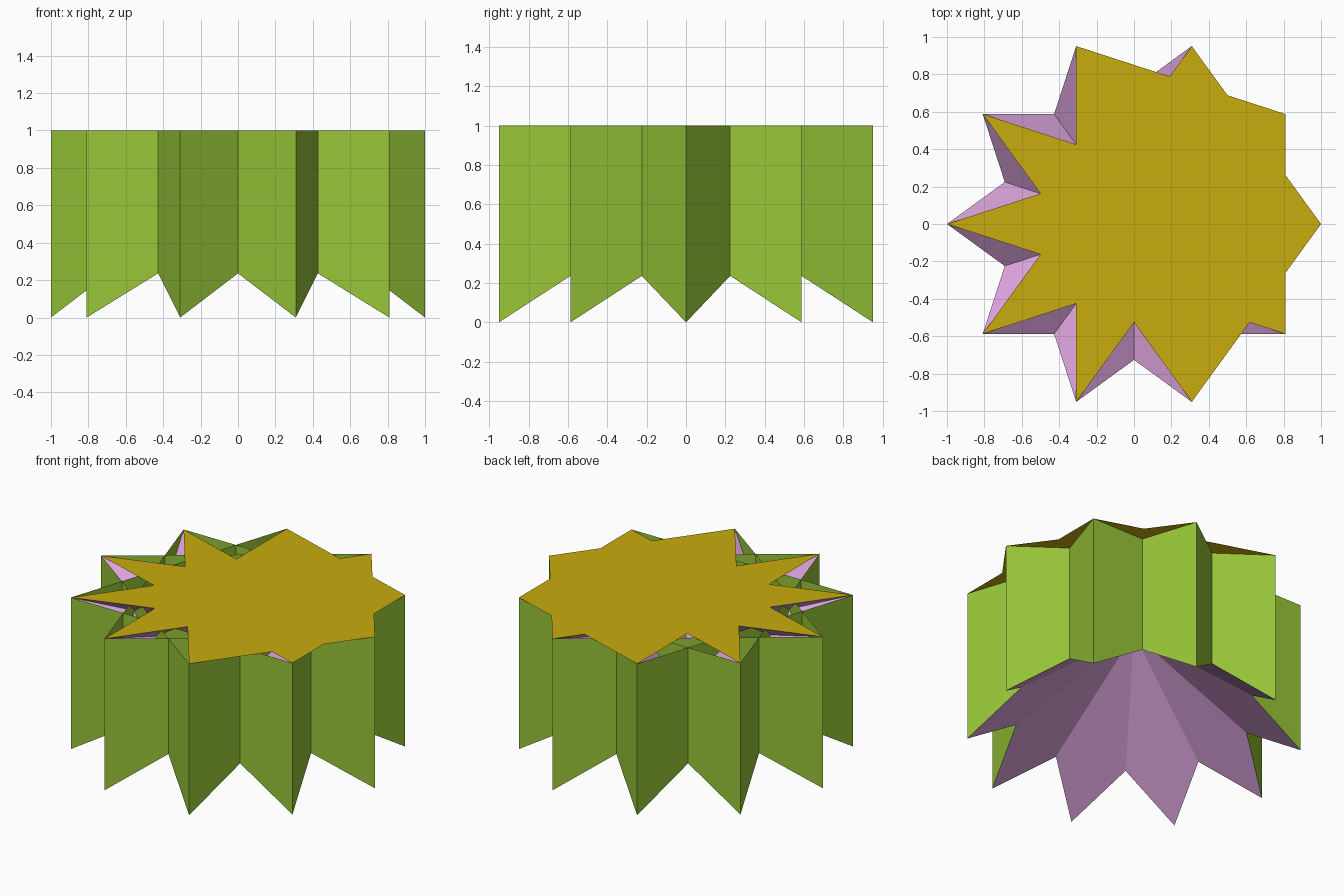
import bpy
import math

cube = bpy.data.objects.get("Cube")
if cube:
    bpy.data.objects.remove(cube, do_unlink=True)

N = 10       # points of the star
SKIP = 3     # each wall joins a point to the third one along
HEIGHT = 1.0


def material(name, rgb):
    m = bpy.data.materials.new(name)
    m.use_nodes = True
    colour = (*rgb, 1.0)
    m.diffuse_color = colour
    bsdf = m.node_tree.nodes["Principled BSDF"]
    bsdf.inputs["Base Color"].default_value = colour
    bsdf.inputs["Roughness"].default_value = 0.8
    return m


def point(k, z):
    a = math.tau * (k % N) / N
    return (math.cos(a), math.sin(a), z)


def build(name, polygons, mat):
    """Make a flat-shaded object from a list of polygons given as corner points."""
    verts, index, faces = [], {}, []
    for poly in polygons:
        face = []
        for p in poly:
            key = tuple(round(c, 5) for c in p)
            if key not in index:
                index[key] = len(verts)
                verts.append(p)
            face.append(index[key])
        faces.append(face)
    mesh = bpy.data.meshes.new(name)
    mesh.from_pydata(verts, [], faces)
    mesh.materials.append(mat)
    mesh.update()
    obj = bpy.data.objects.new(name, mesh)
    bpy.context.collection.objects.link(obj)
    return obj


green = material("leaf green", (0.314, 0.565, 0.040))
gold = material("mustard yellow", (0.58, 0.41, 0.004))
mauve = material("mauve", (0.68, 0.352, 0.68))

# Upright walls: long chords through the star, notched from below to mid height
walls = []
for k in range(N):
    a, b = point(k, 0), point(k + SKIP, 0)
    middle = ((a[0] + b[0]) / 2, (a[1] + b[1]) / 2, HEIGHT / 2)
    walls.append([a, middle, b, point(k + SKIP, HEIGHT), point(k, HEIGHT)])
build("star_walls", walls, green)

# Sloping underside: one triangle from each foot up to the far top edge
underside = [[point(k, 0), point(k - SKIP, HEIGHT), point(k + SKIP, HEIGHT)]
             for k in range(N)]
build("sloping_underside", underside, mauve)

# Flat top: two pentagrams, each filled as a fan of triangles from one point
cap = []
for start in (0, 1):
    for i, j in ((4, 8), (2, 8), (2, 6)):
        cap.append([point(start + n, HEIGHT) for n in (0, i, j)])
build("star_top", cap, gold)
